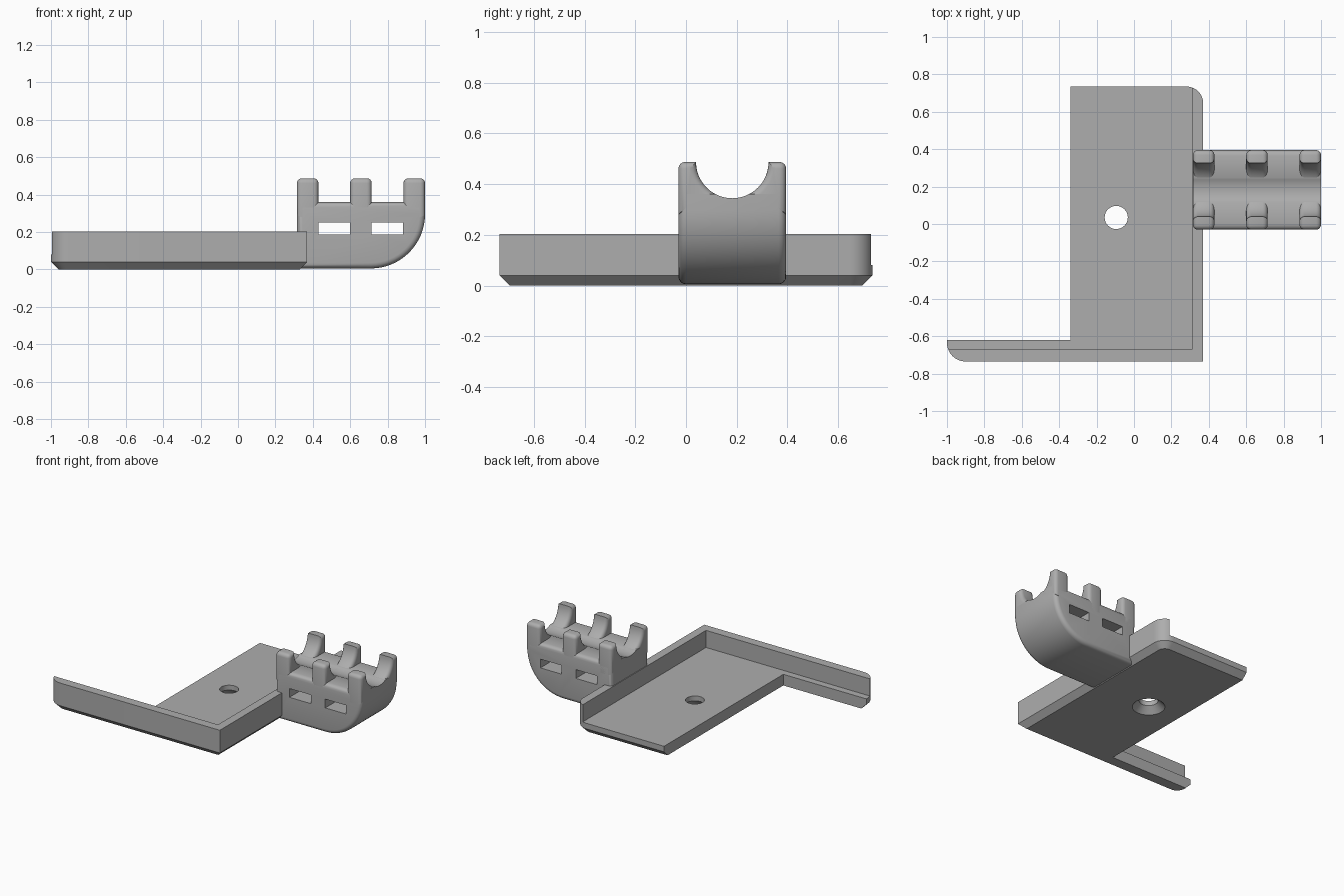
import bpy, bmesh, math

if "Cube" in bpy.data.objects:
    bpy.data.objects.remove(bpy.data.objects["Cube"])

grey = bpy.data.materials.new("mid_grey")
grey.diffuse_color = (0.42, 0.42, 0.42, 1)
grey.use_nodes = True
grey.node_tree.nodes["Principled BSDF"].inputs["Base Color"].default_value = grey.diffuse_color


def arc(cx, cy, r, a0, a1, n):
    """Points along an arc, angles in degrees."""
    return [(cx + r * math.cos(math.radians(a0 + (a1 - a0) * i / n)),
             cy + r * math.sin(math.radians(a0 + (a1 - a0) * i / n))) for i in range(n + 1)]


def loft(name, rings, bevel=0, pick=None):
    """Solid through matching rings of 3D points, with optional rounding of picked edges."""
    bm = bmesh.new()
    loops = [[bm.verts.new(p) for p in ring] for ring in rings]
    n = len(loops[0])
    bm.faces.new(loops[0])
    bm.faces.new(loops[-1])
    for a, b in zip(loops, loops[1:]):
        for i in range(n):
            j = (i + 1) % n
            bm.faces.new((a[i], a[j], b[j], b[i]))
    bmesh.ops.recalc_face_normals(bm, faces=bm.faces)
    if bevel:
        bmesh.ops.bevel(bm, geom=[e for e in bm.edges if pick(e)], offset=bevel,
                        segments=4, profile=0.5, affect='EDGES', clamp_overlap=False)
        bmesh.ops.recalc_face_normals(bm, faces=bm.faces)
    me = bpy.data.meshes.new(name)
    bm.to_mesh(me)
    bm.free()
    me.materials.append(grey)
    ob = bpy.data.objects.new(name, me)
    bpy.context.collection.objects.link(ob)
    return ob


def cut(ob, cutter):
    """Subtract the cutter, then remove it."""
    mod = ob.modifiers.new("cut", 'BOOLEAN')
    mod.operation, mod.solver, mod.object = 'DIFFERENCE', 'EXACT', cutter
    bpy.context.view_layer.objects.active = ob
    bpy.ops.object.modifier_apply(modifier=mod.name)
    bpy.data.objects.remove(cutter)


def outer_path(d):
    """Outer edge from arm tip to back corner, inset by d."""
    return (arc(-0.9, -0.635, 0.1 - d, 180, 270, 10) + [(0.37 - d, -0.735 + d)]
            + arc(0.28, 0.645, 0.09 - d, 0, 90, 10))


# floor plate with arm ledge, chamfered underneath along the outer edge
def floor_ring(d, z):
    pts = outer_path(d) + [(-0.34, 0.735 - d), (-0.34, -0.62), (-1 + d, -0.62)]
    return [(x, y, z) for x, y in pts]


floor = loft("floor_plate", [floor_ring(0.04, 0), floor_ring(0, 0.04), floor_ring(0, 0.08)])

# countersunk screw hole
hole = [[(x, y, z) for x, y in arc(-0.095, 0.035, r, 0, 348.75, 31)]
        for r, z in ((0.109, -0.002), (0.062, 0.045), (0.062, 0.12))]
cut(floor, loft("hole_cutter", hole))

# L-shaped rim wall
rim = [(-0.994, -0.67)] + [p for p in outer_path(0) if p[1] < -0.67 or p[0] > 0.311]
rim += [(0.31, 0.73), (0.31, -0.67)]
wall = loft("rim_wall", [[(x, y, z) for x, y in rim] for z in (0.08, 0.203)])

# holder body: rounded side profile
X0, X1, Y0, Y1, TOP = 0.315, 1.0, -0.03, 0.395, 0.487
CY, R = 0.1825, 0.143
side = [(X0, 0.005)] + arc(0.71, 0.295, 0.29, -90, 0, 16) + [(X1, 0.36), (X0, 0.36)]
body = loft("holder_body", [[(x, y, z) for x, z in side] for y in (Y0, Y1)], 0.03,
            lambda e: abs(e.verts[0].co.y - e.verts[1].co.y) < 1e-4)

# trough along the holder
cut(body, loft("trough_cutter", [[(x, y, z) for y, z in arc(CY, TOP, R, 0, 352.5, 47)]
                                 for x in (0.2, 1.1)]))

# windows through the holder
for x0, x1 in ((0.43, 0.60), (0.715, 0.882)):
    cut(body, loft("window_cutter", [[(x0, y, 0.187), (x1, y, 0.187), (x1, y, 0.25), (x0, y, 0.25)]
                                     for y in (-0.2, 0.6)]))


# pairs of prongs around the trough
def prong_edge(e):
    a, b = (v.co for v in e.verts)
    cap = abs(a.x - b.x) < 1e-4
    outer_top = all(p.z > TOP - 1e-3 and (p.y < Y0 + 1e-3 or p.y > Y1 - 1e-3) for p in (a, b))
    return cap or outer_top


u_shape = [(Y0, 0.28), (Y0, TOP)] + arc(CY, TOP, R, 180, 360, 24) + [(Y1, TOP), (Y1, 0.28)]
prongs = [loft("prong_pair", [[(x, y, z) for y, z in u_shape] for x in span], 0.026, prong_edge)
          for span in ((X0, 0.43), (0.60, 0.715), (0.885, X1))]

# smooth curved areas, keep hard edges
for ob in [floor, wall, body] + prongs:
    bpy.ops.object.select_all(action='DESELECT')
    ob.select_set(True)
    bpy.context.view_layer.objects.active = ob
    bpy.ops.object.shade_smooth_by_angle(angle=math.radians(30))
